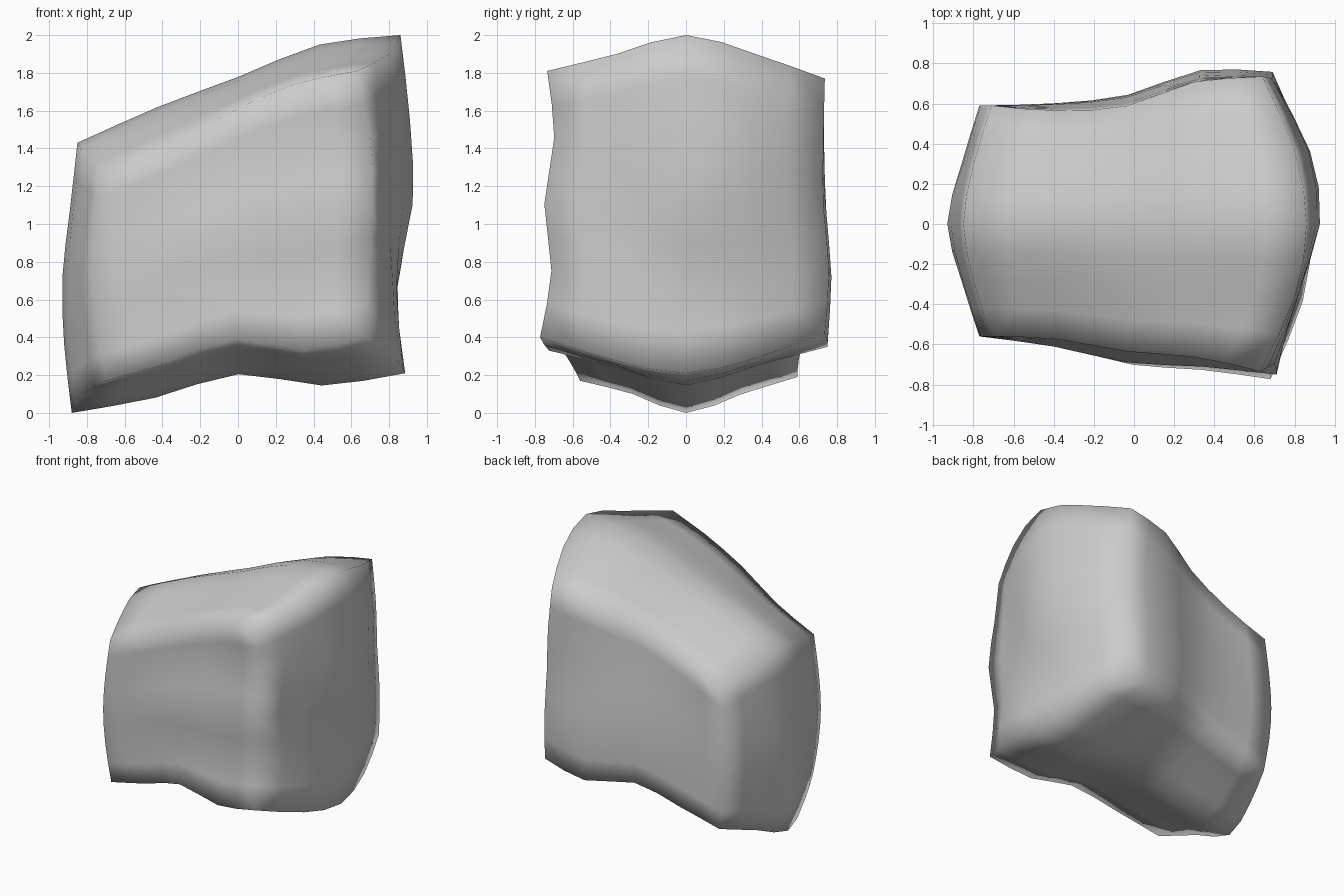
import bpy, bmesh

if "Cube" in bpy.data.objects:
    bpy.data.objects.remove(bpy.data.objects["Cube"])


def line(row, t):
    """Smooth curve through an evenly spaced row, at t in -1..1."""
    f = (t + 1) / 2 * (len(row) - 1)
    i = min(int(f), len(row) - 2)
    s = f - i
    b, c = row[i], row[i + 1]
    a = row[i - 1] if i > 0 else 2 * b - c
    d = row[i + 2] if i + 2 < len(row) else 2 * c - b
    return b + s * ((c - a) + s * ((2 * a - 5 * b + 4 * c - d) + s * (3 * b - 3 * c + d - a))) / 2


def patch(rows, a, b):
    """Value of a small grid of rows at a (across rows), b (along a row)."""
    return line([line(r, b) for r in rows], a)


# Underside and top heights: rows run front to back, values run left to right
low = [[.17, .27, .39, .33, .40], [.10, .18, .28, .24, .28],
       [0, .08, .205, .145, .21], [.10, .19, .27, .25, .29], [.19, .28, .38, .35, .42]]
rim, shoulder = [1.27, 1.42, 1.59, 1.74, 1.81], [1.36, 1.54, 1.71, 1.86, 1.90]
high = [rim, shoulder, [1.43, 1.62, 1.78, 1.95, 2.0], shoulder, [1.27, 1.42, 1.58, 1.71, 1.77]]

# Left and right ends: rows run front to back, values run upwards
edge, mid = [-.70, -.75, -.77, -.75, -.71], [-.82, -.85, -.86, -.84, -.80]
left = [edge, mid, [-.88, -.92, -.93, -.89, -.85], mid, edge]
right = [[.68, .69, .71, .70, .63], [.84, .82, .80, .82, .80],
         [.885, .84, .925, .91, .86], [.83, .83, .87, .87, .80], [.70, .69, .69, .68, .64]]

# Front and back depth along x, with waviness up the height towards the right end
front, front_wave = [.56, .61, .69, .71, .75], [.03, -.05, 0, -.07, -.02]
back, back_wave = [.59, .60, .64, .76, .75], [-.02, .01, -.03, -.03, -.02]

# Rock block: gridded cube reshaped by the profiles
bm = bmesh.new()
bmesh.ops.create_cube(bm, size=2)
bmesh.ops.subdivide_edges(bm, edges=bm.edges[:], cuts=7, use_grid_fill=True)
for vert in bm.verts:
    u, v, w = vert.co
    depth, wave = (front, front_wave) if v < 0 else (back, back_wave)
    lean = .07 * (1 - u * u) * max(0, w)
    y = v * line(depth, u) * (1 + line(wave, w) * (u + 1) / 2 - lean)
    x0, x1 = patch(left, v, w), patch(right, v, w)
    z0, z1 = patch(low, v, u), patch(high, v, u)
    vert.co = (x0 + (x1 - x0) * (u + 1) / 2, y, z0 + (z1 - z0) * (w + 1) / 2)
bmesh.ops.recalc_face_normals(bm, faces=bm.faces[:])
for face in bm.faces:
    face.smooth = True
mesh = bpy.data.meshes.new("rock_block")
bm.to_mesh(mesh)
bm.free()
rock = bpy.data.objects.new("rock_block", mesh)
bpy.context.collection.objects.link(rock)
